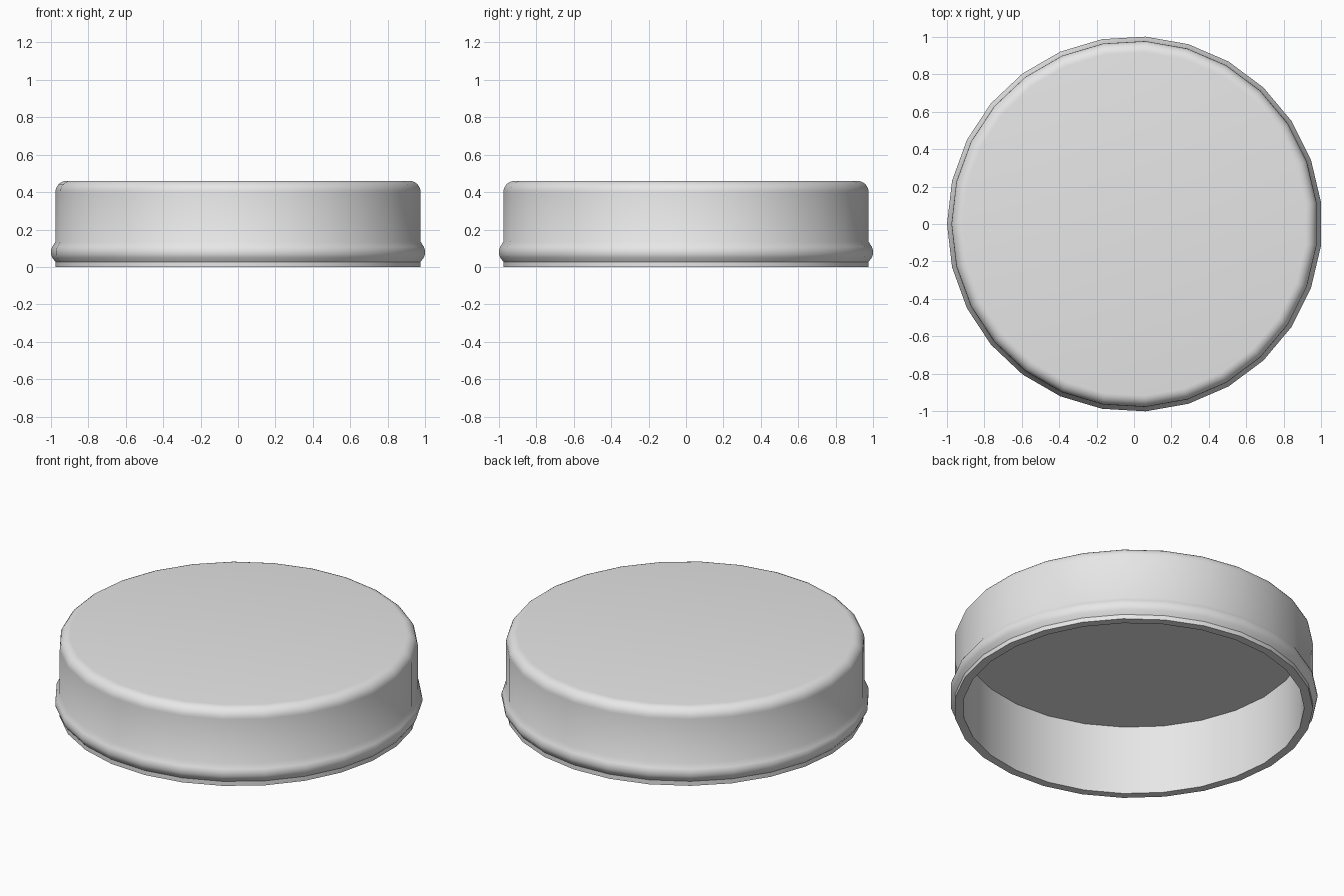
import bpy, bmesh, math
from mathutils import Matrix, Vector

cube = bpy.data.objects.get("Cube")
if cube:
    bpy.data.objects.remove(cube, do_unlink=True)

SIDES = 27
RADIUS = 0.978       # outer wall
INNER = 0.93         # inner wall
HEIGHT = 0.46
CEILING = 0.417      # underside of the top
ROUND = 0.06         # rounded shoulder

# Single grey material
grey = bpy.data.materials.new("light_grey")
grey.use_nodes = True
colour = (0.8, 0.8, 0.8, 1)
grey.diffuse_color = colour
grey.node_tree.nodes["Principled BSDF"].inputs["Base Color"].default_value = colour

# Cross-section: inner ceiling, inner wall, rim, bead, wall, shoulder, top
profile = [(INNER, CEILING), (INNER, 0), (RADIUS, 0), (RADIUS, 0.027),
           (0.995, 0.05), (1.0017, 0.067), (1.0017, 0.09), (0.995, 0.108),
           (RADIUS, 0.135)]
for i in range(7):
    a = math.radians(15 * i)
    profile.append((RADIUS - ROUND + ROUND * math.cos(a),
                    HEIGHT - ROUND + ROUND * math.sin(a)))

# Revolve the cross-section, with one corner pointing along -x
bm = bmesh.new()
rings = []
for r, z in profile:
    ring = []
    for i in range(SIDES):
        a = math.pi + math.tau * i / SIDES
        ring.append(bm.verts.new((r * math.cos(a) + 0.0034, r * math.sin(a), z)))
    rings.append(ring)
for low, high in zip(rings, rings[1:]):
    for i in range(SIDES):
        j = (i + 1) % SIDES
        bm.faces.new((low[i], low[j], high[j], high[i]))

# Closed top and ceiling
bm.faces.new(rings[-1])
bm.faces.new(rings[0])
bmesh.ops.recalc_face_normals(bm, faces=bm.faces)

mesh = bpy.data.meshes.new("lid")
bm.to_mesh(mesh)
bm.free()
mesh.materials.append(grey)
lid = bpy.data.objects.new("lid", mesh)
bpy.context.collection.objects.link(lid)

# Smooth shading that keeps the rim edges sharp
bpy.ops.object.select_all(action='DESELECT')
lid.select_set(True)
bpy.context.view_layer.objects.active = lid
bpy.ops.object.shade_smooth_by_angle(angle=math.radians(35))
